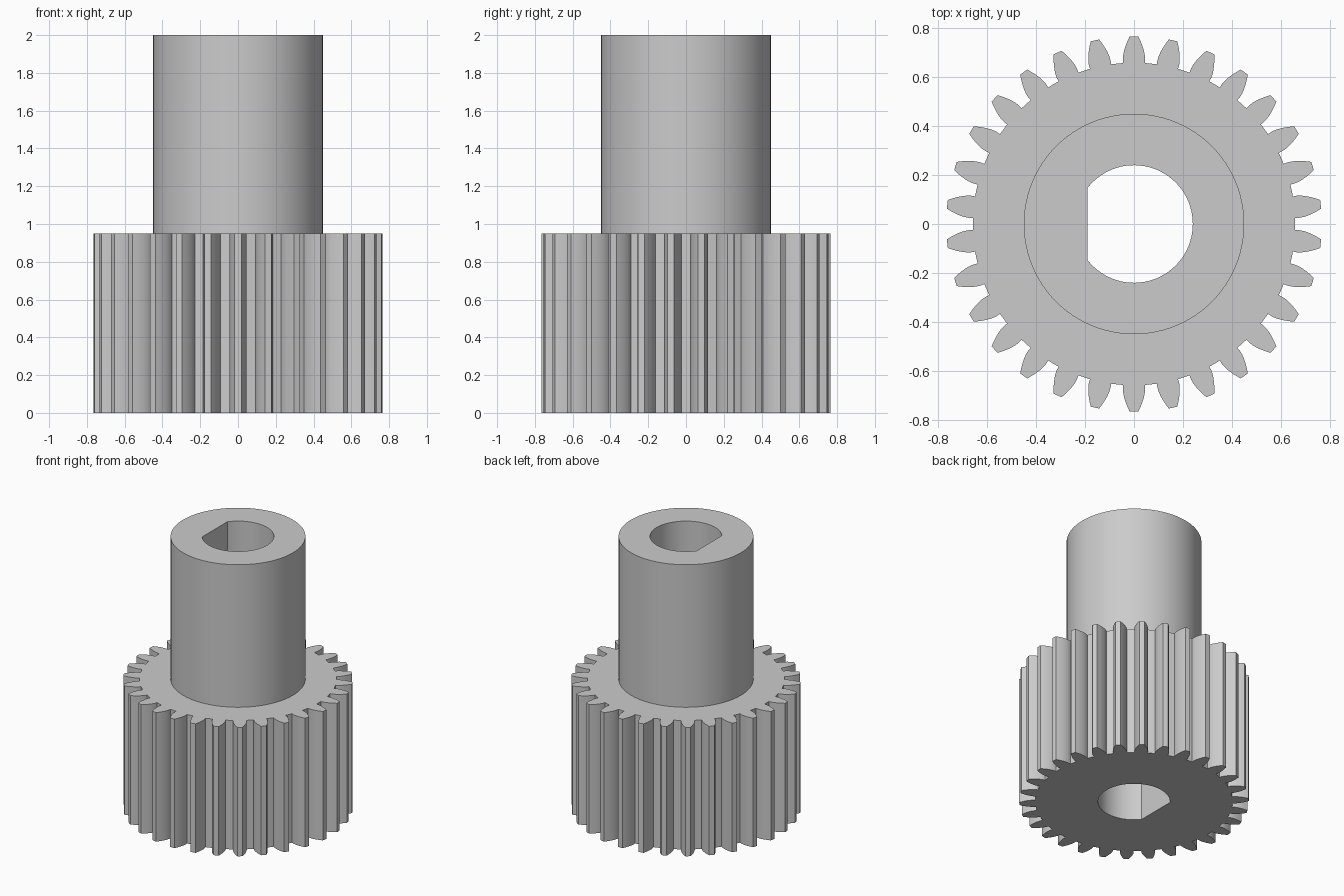
import bpy, bmesh
from math import pi, sin, cos, tan, acos, sqrt, radians

cube = bpy.data.objects.get("Cube")
if cube:
    bpy.data.objects.remove(cube, do_unlink=True)

TEETH = 30
MODULE = 0.0479
GEAR_TOP, SLEEVE_TOP = 0.95, 2.0
SLEEVE_R, BORE_R, BORE_FLAT = 0.45, 0.24, 0.19

steel = bpy.data.materials.new("plain grey")
steel.use_nodes = True
grey = (0.6, 0.6, 0.6, 1)
steel.diffuse_color = grey
steel.node_tree.nodes["Principled BSDF"].inputs["Base Color"].default_value = grey


def polar(r, a):
    return (r * cos(a), r * sin(a))


def gear_outline(steps=5):
    """Involute spur gear outline, counter-clockwise, one tooth on +y."""
    pitch = MODULE * TEETH / 2
    base = pitch * cos(radians(20))
    root, tip = pitch - 1.25 * MODULE, pitch + MODULE
    inv20 = tan(radians(20)) - radians(20)
    flank = []                       # (radius, half angle) from root to tip
    for i in range(steps + 1):
        r = base + (tip - base) * i / steps
        p = acos(min(1, base / r))
        flank.append((r, pi / (2 * TEETH) + inv20 - (tan(p) - p)))
    flank.insert(0, (root, flank[0][1]))
    pts = []
    for t in range(TEETH):
        mid = pi / 2 + t * 2 * pi / TEETH
        pts += [polar(r, mid - a) for r, a in flank]
        pts += [polar(r, mid + a) for r, a in reversed(flank)]
    return pts


def circle(r, n=96):
    return [polar(r, 2 * pi * i / n) for i in range(n)]


def d_bore(n=64):
    """Round bore with a flat on the -x side."""
    end = acos(-BORE_FLAT / BORE_R)
    return [polar(BORE_R, -end + 2 * end * i / n) for i in range(n + 1)]


def ring(bm, pts, z):
    vs = [bm.verts.new((x, y, z)) for x, y in pts]
    for a, b in zip(vs, vs[1:] + vs[:1]):
        bm.edges.new((a, b))
    return vs


def wall(bm, low, high, inward=False):
    n = len(low)
    for i in range(n):
        j = (i + 1) % n
        f = [low[i], low[j], high[j], high[i]]
        bm.faces.new(f[::-1] if inward else f)


def cap(bm, outer, inner, up):
    edges = []
    for vs in (outer, inner):
        edges += [bm.edges.get(p) for p in zip(vs, vs[1:] + vs[:1])]
    out = bmesh.ops.triangle_fill(bm, use_beauty=True, edges=edges)
    for f in out["geom"]:
        if isinstance(f, bmesh.types.BMFace):
            f.normal_update()
            if (f.normal.z > 0) != up:
                f.normal_flip()


def finish(bm, name):
    mesh = bpy.data.meshes.new(name)
    bm.to_mesh(mesh)
    bm.free()
    mesh.materials.append(steel)
    ob = bpy.data.objects.new(name, mesh)
    bpy.context.collection.objects.link(ob)
    bpy.ops.object.select_all(action='DESELECT')
    ob.select_set(True)
    bpy.context.view_layer.objects.active = ob
    bpy.ops.object.shade_smooth_by_angle(angle=radians(20))


# Toothed wheel, with its shoulder ending where the sleeve begins
bm = bmesh.new()
teeth_low, teeth_high = [ring(bm, gear_outline(), z) for z in (0, GEAR_TOP)]
bore_low, bore_high = [ring(bm, d_bore(), z) for z in (0, GEAR_TOP)]
seat = ring(bm, circle(SLEEVE_R), GEAR_TOP)
cap(bm, teeth_low, bore_low, up=False)
cap(bm, teeth_high, seat, up=True)
wall(bm, teeth_low, teeth_high)
wall(bm, bore_low, bore_high, inward=True)
finish(bm, "gear_wheel")

# Plain round sleeve above the wheel, sharing the same bore
bm = bmesh.new()
side_low, side_high = [ring(bm, circle(SLEEVE_R), z) for z in (GEAR_TOP, SLEEVE_TOP)]
bore_low, bore_high = [ring(bm, d_bore(), z) for z in (GEAR_TOP, SLEEVE_TOP)]
cap(bm, side_high, bore_high, up=True)
wall(bm, side_low, side_high)
wall(bm, bore_low, bore_high, inward=True)
finish(bm, "hub_sleeve")
